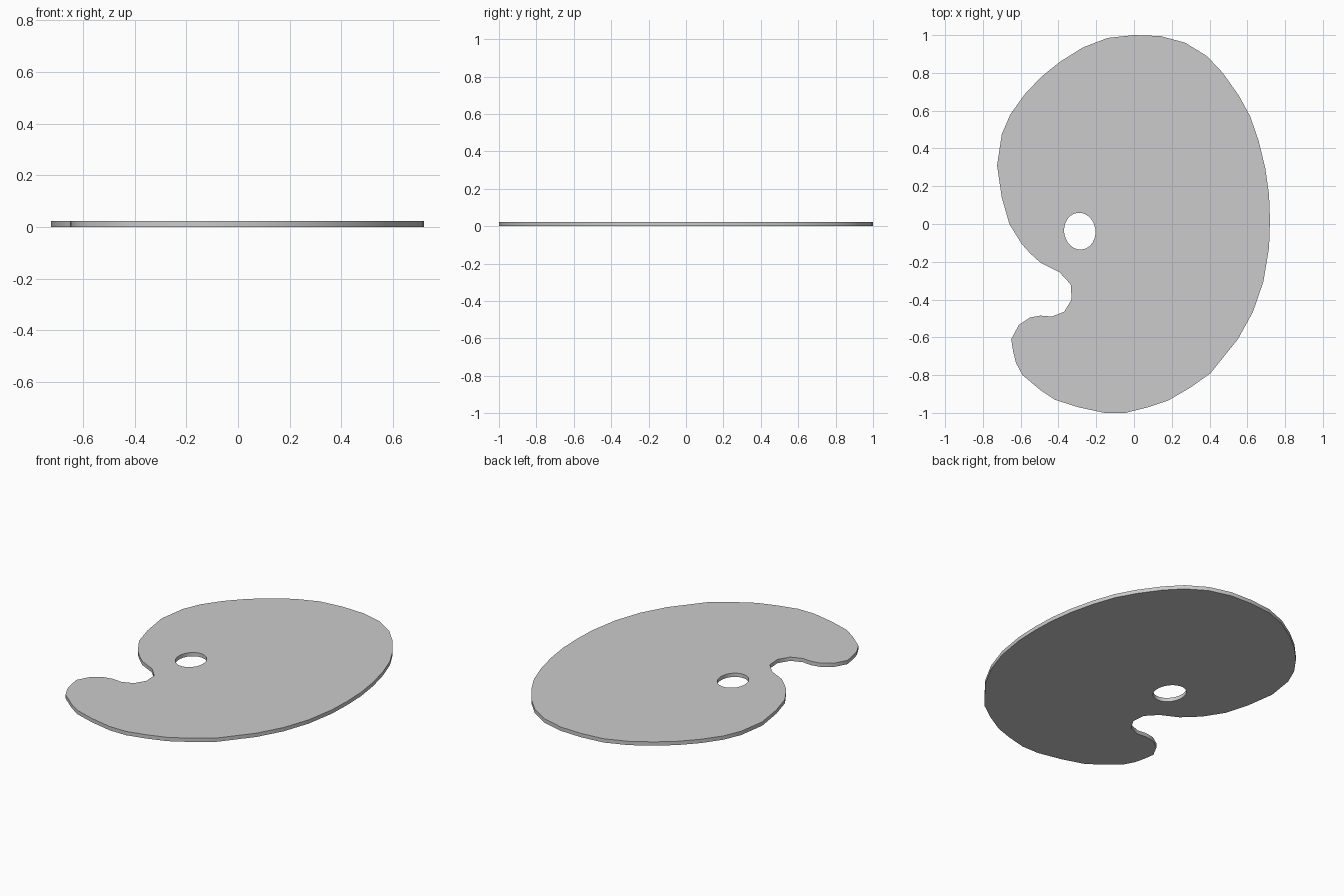
import bpy, bmesh, math
from mathutils import Matrix, Vector

if "Cube" in bpy.data.objects:
    bpy.data.objects.remove(bpy.data.objects["Cube"])

THICKNESS = 0.023

# Outer outline, clockwise from the top
OUTLINE = [
    (0, 1), (.14, .995), (.27, .96), (.385, .89), (.47, .80), (.555, .68),
    (.615, .57), (.66, .44), (.695, .295), (.715, .155), (.72, .02),
    (.715, -.125), (.685, -.305), (.63, -.465), (.55, -.61), (.405, -.79),
    (.30, -.865), (.18, -.935), (.075, -.97), (-.045, -1), (-.155, -1),
    (-.295, -.97), (-.42, -.93), (-.495, -.88), (-.59, -.80), (-.625, -.735),
    (-.64, -.675), (-.65, -.61), (-.61, -.535), (-.55, -.495), (-.495, -.485),
    (-.435, -.49), (-.37, -.465), (-.33, -.40), (-.335, -.32), (-.395, -.255),
    (-.495, -.205), (-.55, -.155), (-.595, -.105), (-.66, 0), (-.70, .14),
    (-.725, .31), (-.70, .475), (-.655, .58), (-.58, .685), (-.49, .78),
    (-.39, .86), (-.27, .935), (-.14, .985)]

# Thumb hole, a slightly tilted oval
tilt = Matrix.Rotation(math.radians(8), 2)
HOLE = []
for i in range(24):
    a = math.tau * i / 24
    HOLE.append(tilt @ Vector((.083 * math.cos(a), .098 * math.sin(a)))
                + Vector((-.287, -.038)))


def add_loop(bm, points):
    verts = [bm.verts.new((p[0], p[1], 0)) for p in points]
    return [bm.edges.new((v, verts[i - 1])) for i, v in enumerate(verts)]


# Flat board with the hole, thickened upward
bm = bmesh.new()
edges = add_loop(bm, OUTLINE) + add_loop(bm, HOLE)
bmesh.ops.triangle_fill(bm, edges=edges, use_beauty=True, normal=(0, 0, 1))
ext = bmesh.ops.extrude_face_region(bm, geom=bm.faces[:], use_keep_orig=True)
top = [g for g in ext["geom"] if isinstance(g, bmesh.types.BMVert)]
bmesh.ops.translate(bm, verts=top, vec=(0, 0, THICKNESS))
bmesh.ops.recalc_face_normals(bm, faces=bm.faces[:])

mesh = bpy.data.meshes.new("palette_board")
bm.to_mesh(mesh)
bm.free()
board = bpy.data.objects.new("palette_board", mesh)
bpy.context.collection.objects.link(board)

# Smooth rim, sharp top and bottom edges
bpy.context.view_layer.objects.active = board
board.select_set(True)
bpy.ops.object.shade_smooth_by_angle(angle=math.radians(40))
